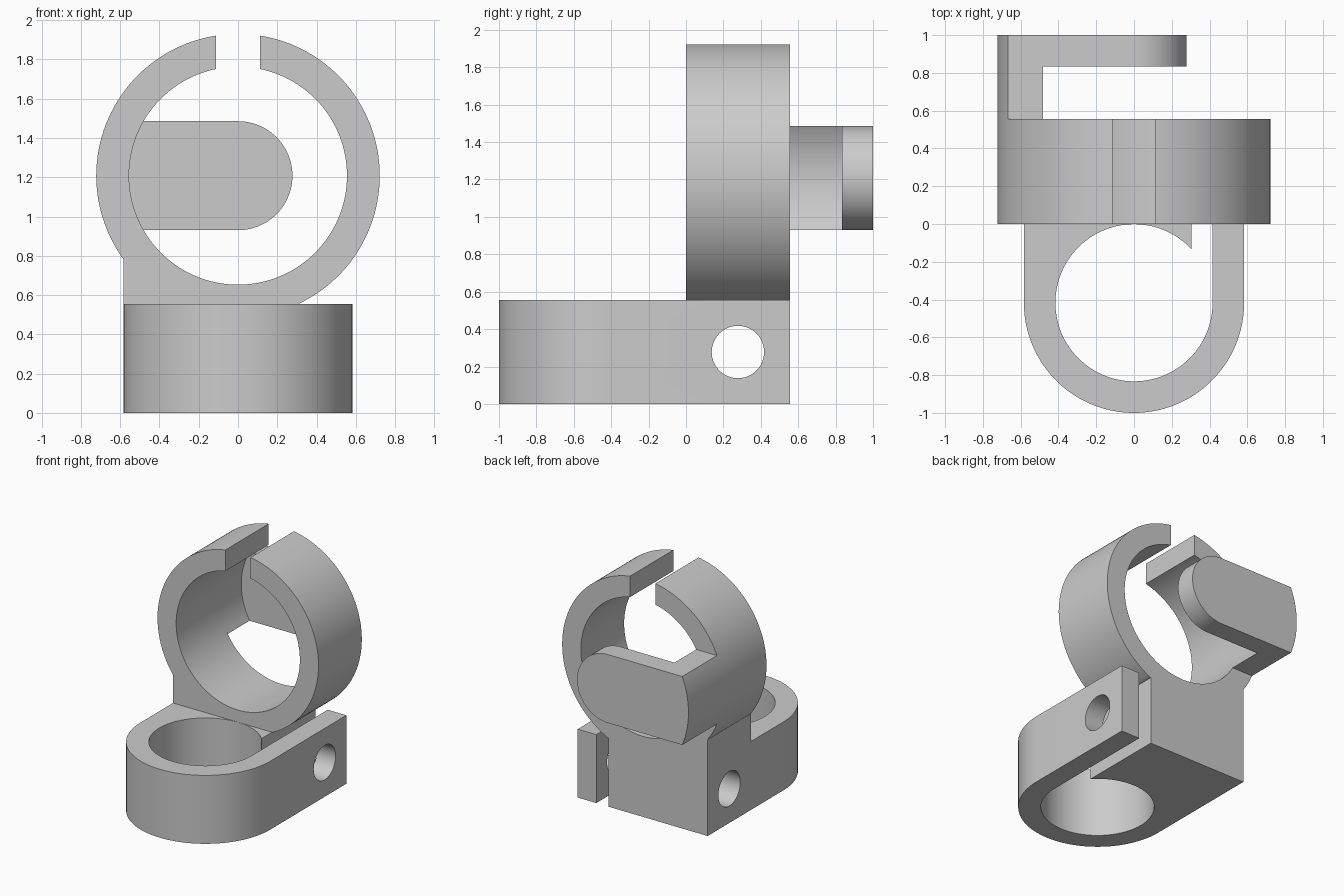
import bpy
import bmesh
from math import sin, cos, asin, acos, pi, sqrt
from mathutils import Vector

if "Cube" in bpy.data.objects:
    bpy.data.objects.remove(bpy.data.objects["Cube"], do_unlink=True)

# Main sizes
RO, RI, RING_Z = 0.722, 0.555, 1.208      # upper ring
BO, BI, BASE_Y = 0.583, 0.416, -0.417     # lower collar
H = 0.555                                 # height of base, depth of ring
GAP = 0.113                               # half of the ring's opening
SLOT = 0.305                              # inner side of the clamping slot
ARM = 0.2775                              # half height of the arm
PLATE_Y = 0.835                           # front of the arm plate

grey = bpy.data.materials.new("plain grey")
grey.use_nodes = True
COLOUR = (0.6, 0.6, 0.6, 1)
grey.diffuse_color = COLOUR
grey.node_tree.nodes["Principled BSDF"].inputs["Base Color"].default_value = COLOUR


def arc(radius, start, end, centre, steps=64):
    """Points on an arc, with (0, centre) as its middle."""
    angles = [start + (end - start) * i / steps for i in range(steps + 1)]
    return [(radius * cos(a), centre + radius * sin(a)) for a in angles]


def prism(name, outline, low, high, axis):
    """Extrude an outline: xy along z, or xz along y."""
    bm = bmesh.new()
    place = (lambda p: (p[0], p[1], low)) if axis == "z" else (lambda p: (p[0], low, p[1]))
    face = bm.faces.new([bm.verts.new(place(p)) for p in outline])
    move = Vector((0, 0, high - low)) if axis == "z" else Vector((0, high - low, 0))
    new = bmesh.ops.extrude_face_region(bm, geom=[face])["geom"]
    bmesh.ops.translate(bm, vec=move, verts=[v for v in new if isinstance(v, bmesh.types.BMVert)])
    bmesh.ops.recalc_face_normals(bm, faces=bm.faces)
    mesh = bpy.data.meshes.new(name)
    bm.to_mesh(mesh)
    bm.free()
    mesh.materials.append(grey)
    obj = bpy.data.objects.new(name, mesh)
    bpy.context.collection.objects.link(obj)
    return obj


def activate(obj):
    bpy.ops.object.select_all(action="DESELECT")
    obj.select_set(True)
    bpy.context.view_layer.objects.active = obj


# Base collar: round front, solid block on one side of the slot, thin tab on the other
base = prism(
    "base_collar",
    [(SLOT, H), (-BO, H)]
    + arc(BO, pi, 2 * pi, BASE_Y)
    + [(BO, H), (BI, H)]
    + arc(BI, 2 * pi, acos(SLOT / BI), BASE_Y, 96),
    0, H, "z")

# Screw hole across the base
bpy.ops.mesh.primitive_cylinder_add(
    vertices=64, radius=0.14, depth=2, location=(0, H / 2, H / 2), rotation=(0, pi / 2, 0))
cutter = bpy.context.object
cutter.name = "screw_hole_cutter"
cutter.hide_render = True
activate(base)
hole = base.modifiers.new("screw_hole", "BOOLEAN")
hole.object = cutter
hole.operation = "DIFFERENCE"
hole.solver = "EXACT"
bpy.ops.object.modifier_apply(modifier=hole.name)
bpy.data.objects.remove(cutter, do_unlink=True)

# Open ring, with the corner web that joins it to the base
outer_gap, inner_gap = acos(GAP / RO), acos(GAP / RI)
foot = asin((H - RING_Z) / RO)
web = pi + acos(BO / RO)
ring = prism(
    "open_ring",
    arc(RO, outer_gap, foot, RING_Z)
    + [(-BO, H)]
    + arc(RO, web, pi - outer_gap, RING_Z)
    + arc(RI, pi - inner_gap, 2 * pi + inner_gap, RING_Z, 128),
    0, H, "y")

# Arm: a slice of the ring wall reaching back, then a round-ended plate
outer_arm, inner_arm = asin(ARM / RO), asin(ARM / RI)
outside = arc(RO, pi - outer_arm, pi + outer_arm, RING_Z, 24)
link = prism(
    "arm_link",
    outside + arc(RI, pi + inner_arm, pi - inner_arm, RING_Z, 24),
    H, PLATE_Y, "y")
plate = prism(
    "arm_plate",
    outside + arc(ARM, -pi / 2, pi / 2, RING_Z, 48),
    PLATE_Y, 1, "y")

for part in (base, ring, link, plate):
    activate(part)
    bpy.ops.object.shade_smooth_by_angle()
